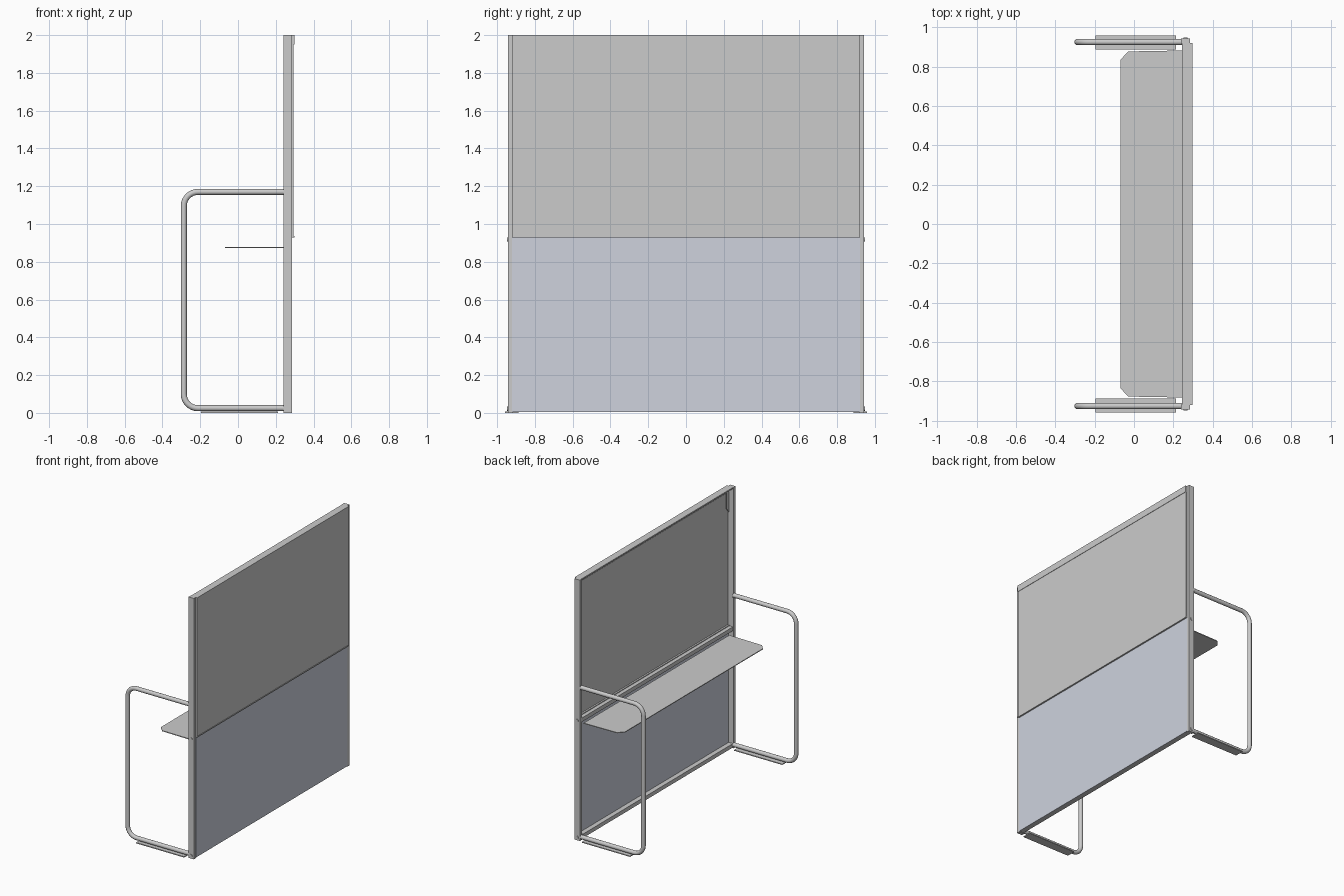
import bpy, bmesh, math
from mathutils import Vector

if "Cube" in bpy.data.objects:
    bpy.data.objects.remove(bpy.data.objects["Cube"])


def material(name, rgb):
    m = bpy.data.materials.new(name)
    m.diffuse_color = (*rgb, 1)
    m.use_nodes = True
    m.node_tree.nodes["Principled BSDF"].inputs["Base Color"].default_value = m.diffuse_color
    return m


def mesh_object(name, bm, mat=None):
    bmesh.ops.recalc_face_normals(bm, faces=bm.faces[:])
    me = bpy.data.meshes.new(name)
    bm.to_mesh(me)
    bm.free()
    ob = bpy.data.objects.new(name, me)
    bpy.context.collection.objects.link(ob)
    if mat:
        me.materials.append(mat)
    return ob


def prism(name, points, depth, mat=None):
    """Extrude a planar outline of 3D points along a depth vector."""
    bm = bmesh.new()
    face = bm.faces.new([bm.verts.new(p) for p in points])
    new = bmesh.ops.extrude_face_region(bm, geom=[face], use_keep_orig=True)["geom"]
    bmesh.ops.translate(bm, vec=depth, verts=[g for g in new if isinstance(g, bmesh.types.BMVert)])
    return mesh_object(name, bm, mat)


def box(name, x, y, z, mat=None):
    pts = [(x[0], y[0], z[0]), (x[1], y[0], z[0]), (x[1], y[1], z[0]), (x[0], y[1], z[0])]
    return prism(name, pts, (0, 0, z[1] - z[0]), mat)


def side_loop(name, y):
    """Bent tube handle running out from the post, down and back along the floor."""
    left, right, low, high, r = -0.287, 0.245, 0.025, 1.17, 0.075
    path = [(right, high)]
    for cz, start in ((high - r, 90), (low + r, 180)):
        for i in range(9):
            a = math.radians(start + i * 90 / 8)
            path.append((left + r + r * math.cos(a), cz + r * math.sin(a)))
    path.append((right, low))
    cu = bpy.data.curves.new(name, 'CURVE')
    cu.dimensions = '3D'
    cu.bevel_depth = 0.016
    cu.bevel_resolution = 4
    cu.use_fill_caps = True
    sp = cu.splines.new('POLY')
    sp.points.add(len(path) - 1)
    for p, (px, pz) in zip(sp.points, path):
        p.co = (px, y, pz, 1)
    ob = bpy.data.objects.new(name, cu)
    bpy.context.collection.objects.link(ob)
    bpy.ops.object.select_all(action='DESELECT')
    ob.select_set(True)
    bpy.context.view_layer.objects.active = ob
    bpy.ops.object.convert(target='MESH')
    bpy.ops.object.shade_smooth_by_angle(angle=math.radians(40))


upper_grey = material("upper_panel_grey", (0.55, 0.55, 0.55))
lower_blue = material("lower_panel_blue_grey", (0.62, 0.65, 0.73))

# Panels on the outer side
box("upper_panel", (0.288, 0.295), (-0.92, 0.92), (0.93, 1.95), upper_grey)
box("lower_panel", (0.281, 0.286), (-0.92, 0.92), (0.005, 0.93), lower_blue)
box("upper_panel_lip", (0.275, 0.298), (-0.92, 0.92), (0.928, 0.936))

# Folded top cover: flat top with a front skirt
prism("top_cover", [(0.243, -0.92, 2), (0.298, -0.92, 2), (0.298, -0.92, 1.95),
                    (0.29, -0.92, 1.95), (0.29, -0.92, 1.99), (0.243, -0.92, 1.99)], (0, 1.84, 0))

# Horizontal rails behind the panels
box("middle_rail", (0.245, 0.281), (-0.92, 0.92), (0.9, 0.93))
box("bottom_rail", (0.245, 0.281), (-0.92, 0.92), (0.005, 0.035))

# Counter shelf with clipped outer corners
prism("shelf", [(0.25, -0.882, 0.873), (-0.03, -0.877, 0.873), (-0.068, -0.835, 0.873),
                (-0.068, 0.835, 0.873), (-0.03, 0.877, 0.873), (0.25, 0.882, 0.873)], (0, 0, 0.006))

# Mirrored side parts
for side, s in (("left", -1), ("right", 1)):
    def ys(a, b):
        return tuple(sorted((s * a, s * b)))
    box(f"{side}_post", (0.24, 0.285), ys(0.918, 0.943), (0, 2))
    box(f"{side}_panel_edge", (0.285, 0.295), ys(0.912, 0.92), (0.93, 2))
    box(f"{side}_foot_plate", (-0.195, 0.213), ys(0.888, 0.957), (0, 0.007))
    side_loop(f"{side}_side_loop", s * 0.925)
    # Top corner bracket
    prism(f"{side}_top_bracket", [(0.276, s * 0.918, 1.99), (0.276, s * 0.885, 1.99),
                                  (0.276, s * 0.885, 1.84), (0.276, s * 0.918, 1.8)], (0.006, 0, 0))
    # Bolt heads on the outer face of the post
    for label, z in (("middle", 0.918), ("bottom", 0.022)):
        bm = bmesh.new()
        bmesh.ops.create_cone(bm, cap_ends=True, segments=16, radius1=0.011, radius2=0.011, depth=0.008)
        bolt = mesh_object(f"{side}_{label}_bolt", bm)
        bolt.rotation_euler = (math.pi / 2, 0, 0)
        bolt.location = Vector((0.262, s * 0.944, z))
